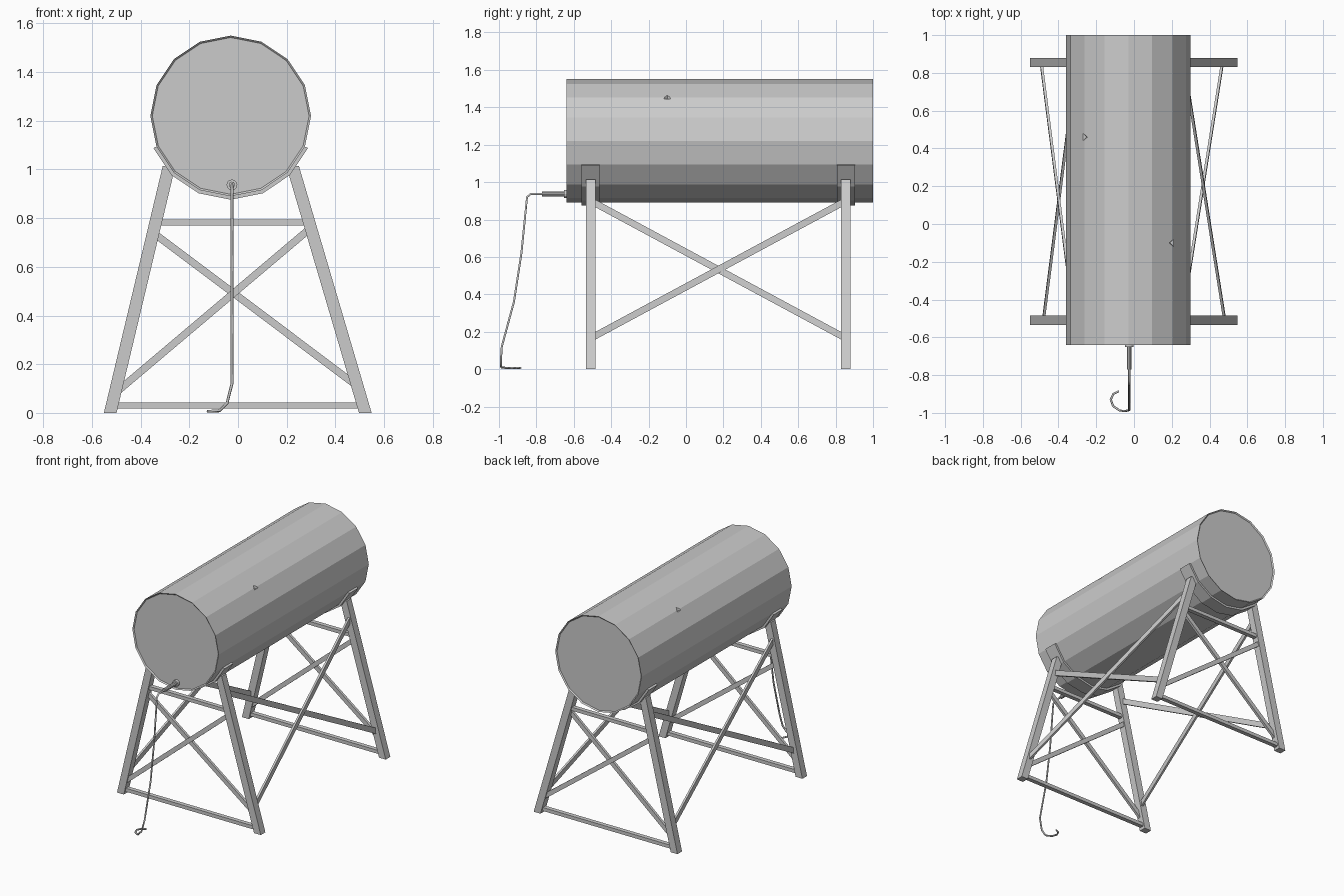
import bpy, bmesh, math
from mathutils import Vector, Matrix

if "Cube" in bpy.data.objects:
    bpy.data.objects.remove(bpy.data.objects["Cube"], do_unlink=True)

steel = bpy.data.materials.new("grey_steel")
steel.use_nodes = True
GREY = (0.6, 0.6, 0.6, 1)
steel.diffuse_color = GREY
steel.node_tree.nodes["Principled BSDF"].inputs["Base Color"].default_value = GREY

CX, CZ, R, SIDES = -0.03, 1.22, 0.33, 16
FRONT, BACK = -0.64, 1.0
FRAMES = {"front": -0.51, "back": 0.855}


def finish(name, bm):
    bmesh.ops.recalc_face_normals(bm, faces=bm.faces)
    mesh = bpy.data.meshes.new(name)
    bm.to_mesh(mesh)
    bm.free()
    mesh.materials.append(steel)
    obj = bpy.data.objects.new(name, mesh)
    bpy.context.collection.objects.link(obj)
    return obj


def on_tank(angle, radius, y):
    return Vector((CX + radius * math.cos(angle), y, CZ + radius * math.sin(angle)))


def strut(name, a, b, normal, width=0.03, depth=0.018):
    """Straight bar from a to b, thin along the normal."""
    a, b = Vector(a), Vector(b)
    d = (b - a).normalized()
    side = Vector(normal).cross(d).normalized()
    n = d.cross(side)
    rot = Matrix((d, side, n)).transposed().to_4x4()
    bm = bmesh.new()
    bmesh.ops.create_cube(bm, size=1, matrix=Matrix.Translation((a + b) / 2) @ rot
                          @ Matrix.Diagonal(((b - a).length, width, depth, 1)))
    return finish(name, bm)


def cylinder(name, radius, y0, y1, x, z, sides):
    bm = bmesh.new()
    bmesh.ops.create_cone(bm, cap_ends=True, segments=sides, radius1=radius, radius2=radius,
                          depth=y1 - y0, matrix=Matrix.Translation((x, (y0 + y1) / 2, z))
                          @ Matrix.Rotation(math.pi / 2, 4, 'X'))
    return finish(name, bm)


# Tank with slightly recessed ends
tank = cylinder("tank", R, FRONT, BACK, CX, CZ, SIDES)
bm = bmesh.new()
bm.from_mesh(tank.data)
caps = [f for f in bm.faces if len(f.verts) == SIDES]
for cap in caps:
    n = cap.normal.copy()
    bmesh.ops.inset_region(bm, faces=[cap], thickness=0.008)
    bmesh.ops.translate(bm, verts=cap.verts, vec=-n * 0.008)
bm.to_mesh(tank.data)
bm.free()

# Small dents in the tank wall
for name, angle, y in (("dent_left", 45, -0.1), ("dent_right", 135, 0.46)):
    a = math.radians(angle)
    out = on_tank(a, 1, 0) - on_tank(a, 0, 0)
    bm = bmesh.new()
    bmesh.ops.create_cone(bm, cap_ends=True, segments=3, radius1=0, radius2=0.07, depth=0.05,
                          matrix=Matrix.Translation(on_tank(a, R + 0.007, y))
                          @ out.to_track_quat('Z', 'Y').to_matrix().to_4x4())
    cutter = finish(name + "_cutter", bm)
    cutter.hide_render = True
    cutter.hide_set(True)
    mod = tank.modifiers.new(name, 'BOOLEAN')
    mod.operation = 'DIFFERENCE'
    mod.object = cutter
bpy.context.view_layer.update()
cut = bpy.data.meshes.new_from_object(tank.evaluated_get(bpy.context.evaluated_depsgraph_get()))
tank.modifiers.clear()
tank.data = cut
for obj in [o for o in bpy.data.objects if o.name.endswith("_cutter")]:
    bpy.data.objects.remove(obj, do_unlink=True)

# Sloping legs: foot and top centres in x
LEGS = {"right": (-0.525, -0.283), "left": (0.523, 0.224)}
LEG_TOP = 1.015


def leg_x(side, z):
    foot, top = LEGS[side]
    return foot + (top - foot) * z / LEG_TOP


for end, y in FRAMES.items():
    for side, (foot, top) in LEGS.items():
        bm = bmesh.new()
        bmesh.ops.create_cube(bm, size=1)
        for v in bm.verts:
            upper = v.co.z > 0
            v.co = (v.co.x * 0.052 + (top if upper else foot), y + v.co.y * 0.05,
                    LEG_TOP if upper else 0)
        finish(f"{end}_{side}_leg", bm)

    # Cross bars and diagonal braces of the end frame
    for name, z in (("lower_bar", 0.03), ("upper_bar", 0.782)):
        strut(f"{end}_{name}", (leg_x("right", z), y, z), (leg_x("left", z), y, z),
              (0, 1, 0), 0.024, 0.03)
    strut(f"{end}_rising_brace", (leg_x("right", 0.08), y - 0.008, 0.08),
          (leg_x("left", 0.76), y - 0.008, 0.76), (0, 1, 0))
    strut(f"{end}_falling_brace", (leg_x("right", 0.74), y + 0.008, 0.74),
          (leg_x("left", 0.11), y + 0.008, 0.11), (0, 1, 0))

    # Curved saddle under the tank
    bm = bmesh.new()
    arc = [math.radians(-22.5 * i) for i in range(1, 8)]
    rows = [[bm.verts.new(on_tank(a, r, y + dy)) for r, dy in
             ((R, -0.048), (R + 0.014, -0.048), (R + 0.014, 0.048), (R, 0.048))] for a in arc]
    for p, q in zip(rows, rows[1:]):
        for i in range(4):
            j = (i + 1) % 4
            bm.faces.new((p[i], p[j], q[j], q[i]))
    bm.faces.new(rows[0])
    bm.faces.new(rows[-1])
    finish(f"{end}_saddle", bm)

# Long diagonal braces along both sides
for side in LEGS:
    lo, hi = 0.165, 0.9
    for name, y0, y1, dx in (("brace_a", *FRAMES.values(), 0.006),
                             ("brace_b", *reversed(FRAMES.values()), -0.006)):
        strut(f"{side}_side_{name}", (leg_x(side, lo) + dx, y0, lo),
              (leg_x(side, hi) + dx, y1, hi), (1, 0, 0), 0.036, 0.014)

# Outlet: flange, pipe and hanging hose
PX, PZ = -0.025, 0.937
cylinder("outlet_flange", 0.022, FRONT - 0.012, FRONT + 0.02, PX, PZ, 12)
cylinder("outlet_pipe", 0.013, -0.77, FRONT + 0.02, PX, PZ, 10)

curve = bpy.data.curves.new("hose", 'CURVE')
curve.dimensions = '3D'
curve.bevel_depth = 0.006
curve.bevel_resolution = 1
curve.use_fill_caps = True
path = [(PX, -0.76, PZ), (PX, -0.83, PZ), (PX, -0.85, 0.92), (PX, -0.865, 0.77),
        (PX, -0.88, 0.62), (PX, -0.92, 0.36), (PX, -0.985, 0.12), (-0.045, -0.99, 0.04),
        (-0.075, -0.988, 0.01), (-0.11, -0.965, 0.007), (-0.123, -0.93, 0.007),
        (-0.11, -0.9, 0.007), (-0.08, -0.885, 0.007)]
spline = curve.splines.new('POLY')
spline.points.add(len(path) - 1)
for point, co in zip(spline.points, path):
    point.co = (*co, 1)
curve.materials.append(steel)
hose = bpy.data.objects.new("hose", curve)
bpy.context.collection.objects.link(hose)
